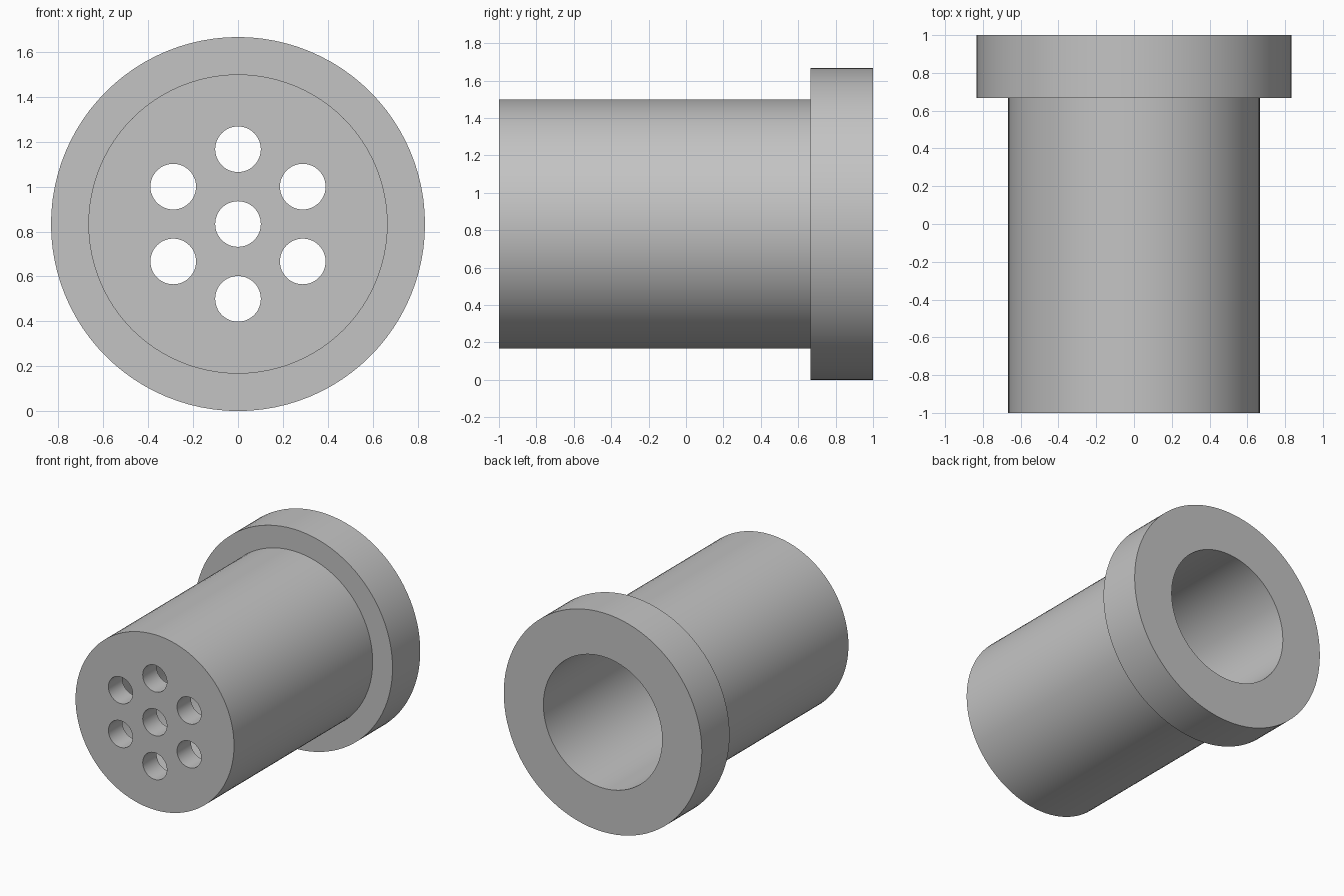
import bpy, bmesh, math
from mathutils import Matrix, Vector

cube = bpy.data.objects.get("Cube")
if cube:
    bpy.data.objects.remove(cube)

FLANGE_R, BODY_R, BORE_R, HOLE_R, RING_R = 5 / 6, 2 / 3, 0.5, 0.1017, 1 / 3
FRONT, FLOOR, STEP, BACK = -1, -5 / 6, 2 / 3, 1
AXIS_Z = FLANGE_R

grey = bpy.data.materials.new("light_grey")
grey.use_nodes = True
colour = (0.55, 0.55, 0.55, 1)
grey.diffuse_color = colour
grey.node_tree.nodes["Principled BSDF"].inputs["Base Color"].default_value = colour


def finish(name, bm):
    bmesh.ops.recalc_face_normals(bm, faces=bm.faces)
    mesh = bpy.data.meshes.new(name)
    bm.to_mesh(mesh)
    bm.free()
    mesh.materials.append(grey)
    obj = bpy.data.objects.new(name, mesh)
    bpy.context.collection.objects.link(obj)
    return obj


# Flanged sleeve with a blind bore, turned around the y axis
profile = [(0, FRONT), (BODY_R, FRONT), (BODY_R, STEP), (FLANGE_R, STEP),
           (FLANGE_R, BACK), (BORE_R, BACK), (BORE_R, FLOOR), (0, FLOOR)]
bm = bmesh.new()
verts = [bm.verts.new((r, y, AXIS_Z)) for r, y in profile]
edges = [bm.edges.new(pair) for pair in zip(verts, verts[1:])]
bmesh.ops.spin(bm, geom=verts + edges, cent=(0, 0, AXIS_Z), axis=(0, 1, 0),
               angle=math.tau, steps=96)
bmesh.ops.remove_doubles(bm, verts=bm.verts, dist=1e-4)
# Merge each end's fan of triangles into one flat disc
for y in (FRONT, FLOOR):
    centre = [v for v in bm.verts if (v.co - Vector((0, y, AXIS_Z))).length < 1e-3]
    bmesh.ops.dissolve_verts(bm, verts=centre)
sleeve = finish("flanged_sleeve", bm)

# Hole cutters: one in the middle and a ring of six
bm = bmesh.new()
centres = [(0, 0)] + [(RING_R * math.sin(i * math.tau / 6),
                       RING_R * math.cos(i * math.tau / 6)) for i in range(6)]
for x, z in centres:
    place = Matrix.Translation((x, (FRONT + FLOOR) / 2, AXIS_Z + z))
    bmesh.ops.create_cone(bm, cap_ends=True, segments=48, radius1=HOLE_R,
                          radius2=HOLE_R, depth=0.4,
                          matrix=place @ Matrix.Rotation(math.pi / 2, 4, "X"))
cutters = finish("hole_cutters", bm)
cutters.hide_render = True

# Drill the end wall, then drop the cutters
drill = sleeve.modifiers.new("drill_holes", "BOOLEAN")
drill.operation = "DIFFERENCE"
drill.solver = "EXACT"
drill.object = cutters
for obj in bpy.context.selected_objects:
    obj.select_set(False)
sleeve.select_set(True)
bpy.context.view_layer.objects.active = sleeve
bpy.ops.object.modifier_apply(modifier=drill.name)
bpy.data.objects.remove(cutters)
bpy.ops.object.shade_smooth_by_angle(angle=math.radians(30))
